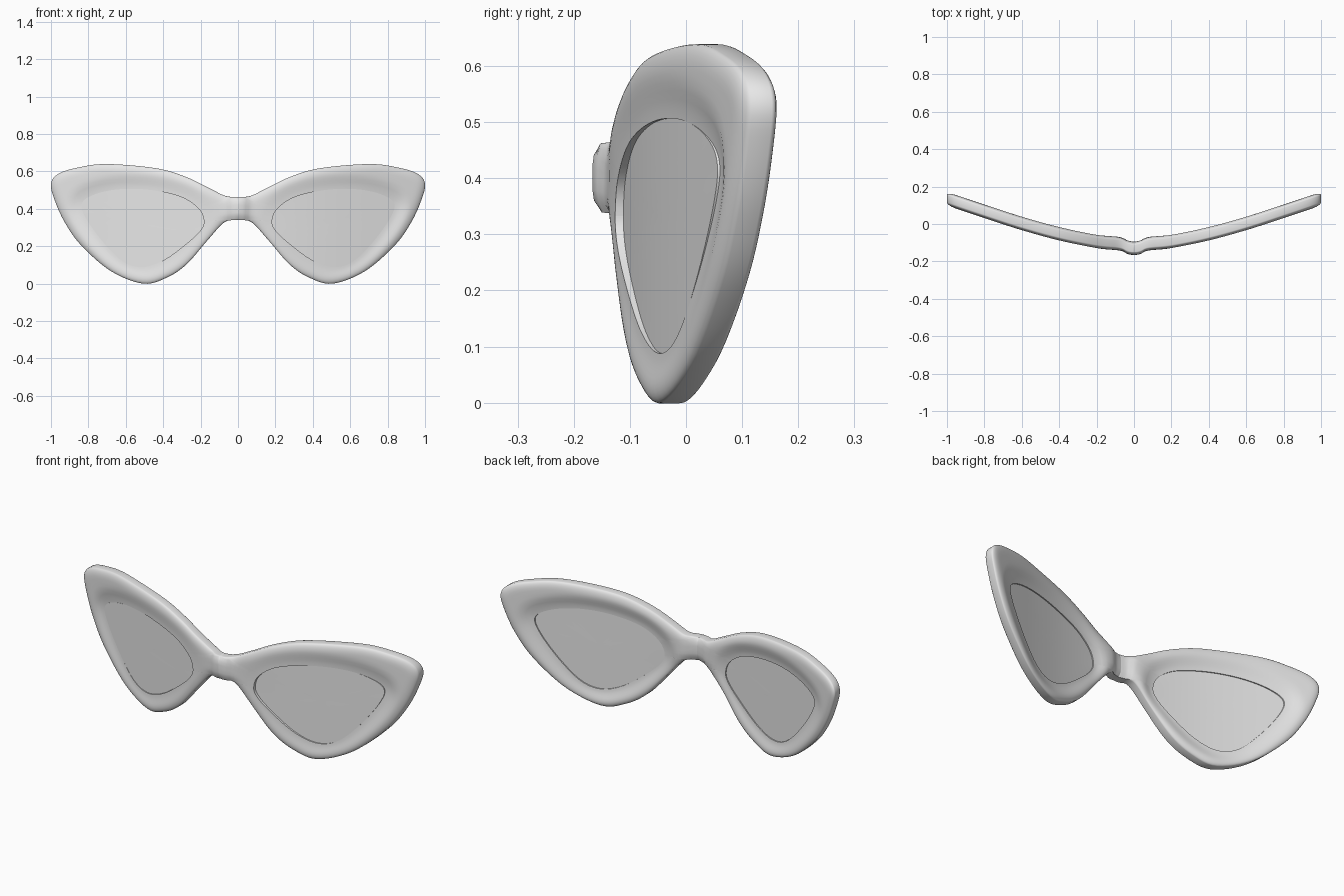
import bpy, bmesh, math
from mathutils import Vector

if "Cube" in bpy.data.objects:
    bpy.data.objects.remove(bpy.data.objects["Cube"])

# Right-half outlines (x, z)
OUTER = [(0, .463), (.065, .468), (.144, .505), (.278, .57), (.44, .617), (.706, .639),
         (.866, .618), (.963, .585), (1, .535), (.984, .457), (.93, .334), (.84, .206),
         (.68, .067), (.508, 0), (.385, .03), (.278, .10), (.171, .222), (.09, .313),
         (.048, .338), (0, .34)]
INNER = [(.182, .334), (.21, .40), (.305, .463), (.465, .50), (.626, .505), (.76, .479),
         (.834, .43), (.813, .35), (.717, .217), (.61, .115), (.508, .088), (.396, .126),
         (.278, .211), (.203, .281)]
# Wrap-around bend (x, y) seen from above
BEND = [(0, -.131), (.035, -.124), (.075, -.106), (.2, -.093), (.4, -.052), (.6, .003),
        (.8, .068), (1, .135)]
CENTRE = Vector((.52, .32))
HALF = .036


def spline(points, steps, closed=False):
    """Catmull-Rom curve through the points."""
    p = [Vector(q) for q in points]
    n = len(p)
    out = []
    for i in range(n if closed else n - 1):
        if closed:
            a, b, c, d = (p[(i + k) % n] for k in (-1, 0, 1, 2))
        else:
            a, b, c, d = (p[max(0, min(n - 1, i + k))] for k in (-1, 0, 1, 2))
        for s in range(steps):
            t = s / steps
            out.append(.5 * (2 * b + (c - a) * t + (2 * a - 5 * b + 4 * c - d) * t * t
                             + (3 * b - a - 3 * c + d) * t ** 3))
    if not closed:
        out.append(p[-1])
    return out


outer = spline(OUTER, 6)
inner = spline(INNER, 8, True)
bend_curve = spline(BEND, 8)


def bend(x):
    for a, b in zip(bend_curve, bend_curve[1:]):
        if x <= b.x:
            return a.y + (b.y - a.y) * (x - a.x) / (b.x - a.x)
    return bend_curve[-1].y


def distance(p, line):
    best = 9
    for a, b in zip(line, line[1:]):
        ab = b - a
        t = max(0, min(1, (p - a).dot(ab) / ab.length_squared))
        best = min(best, (p - a - ab * t).length)
    return best


def inner_hit(p):
    """Point of the lens opening on the ray from its centre to p."""
    d = (p - CENTRE).normalized()
    for a, b in zip(inner, inner[1:] + inner[:1]):
        e = b - a
        det = d.x * e.y - d.y * e.x
        if abs(det) < 1e-9:
            continue
        w = a - CENTRE
        t = (w.x * e.y - w.y * e.x) / det
        u = (w.x * d.y - w.y * d.x) / det
        if t > 0 and -1e-6 <= u <= 1 + 1e-6:
            return CENTRE + d * t
    return min(inner, key=lambda q: (q - p).length)


def across(x):
    return max(0, min(1, (x - .18) / .65))


def half_depth(p, front):
    """Rounded outer edge, long slope down to the lens."""
    q = min(distance(p, outer) / .045, 1)
    edge = .5 + .5 * math.sqrt(1 - (1 - q) ** 2)
    e = min(distance(p, inner + inner[:1]) / .085, 1)
    e = e * e * (3 - 2 * e)
    low = .85 - .3 * across(p.x) if front else .5
    return HALF * edge * (low + (1 - low) * e)


def finish(name, bm, colour, angle):
    bmesh.ops.recalc_face_normals(bm, faces=bm.faces)
    mesh = bpy.data.meshes.new(name)
    bm.to_mesh(mesh)
    bm.free()
    ob = bpy.data.objects.new(name, mesh)
    bpy.context.collection.objects.link(ob)
    mesh.materials.append(colour)
    mod = ob.modifiers.new("mirror", 'MIRROR')
    mod.use_clip = True
    mod.merge_threshold = .0005
    bpy.ops.object.select_all(action='DESELECT')
    ob.select_set(True)
    bpy.context.view_layer.objects.active = ob
    bpy.ops.object.shade_smooth_by_angle(angle=math.radians(angle))
    return ob


def material(name, value):
    m = bpy.data.materials.new(name)
    m.diffuse_color = (value, value, value, 1)
    m.use_nodes = True
    m.node_tree.nodes["Principled BSDF"].inputs["Base Color"].default_value = m.diffuse_color
    return m


# Frame: rounded rim around the opening, running into the bridge at x = 0
seam = [Vector((0, .34 + .123 * k / 6)) for k in range(1, 6)]
loop = outer + seam
M = 12
bm = bmesh.new()
rings = []
for p in loop:
    start = inner_hit(p)
    pts = [start.lerp(p, math.sin(k / M * math.pi / 2)) for k in range(M + 1)]
    ring = [bm.verts.new((q.x, bend(q.x) - half_depth(q, True), q.y)) for q in pts]
    ring += [bm.verts.new((q.x, bend(q.x) + half_depth(q, False), q.y)) for q in reversed(pts)]
    rings.append(ring)
for a, b in zip(rings, rings[1:] + rings[:1]):
    for k in range(len(a)):
        j = (k + 1) % len(a)
        quad = (a[k], a[j], b[j], b[k])
        if all(v.co.x < 1e-5 for v in quad):
            continue  # open at the mirror seam
        bm.faces.new(quad)
finish("frame", bm, material("frame grey", .8), 50)

# Lenses: gently curved slabs filling the openings
bm = bmesh.new()
R = 6


def lens_sheet(offset):
    hub = bm.verts.new((CENTRE.x, bend(CENTRE.x) + offset(CENTRE.x), CENTRE.y))
    sheet = []
    for r in range(1, R + 1):
        pts = [CENTRE.lerp(q, r / R) for q in inner]
        sheet.append([bm.verts.new((q.x, bend(q.x) + offset(q.x), q.y)) for q in pts])
    n = len(inner)
    for i in range(n):
        j = (i + 1) % n
        bm.faces.new((hub, sheet[0][i], sheet[0][j]))
        for a, b in zip(sheet, sheet[1:]):
            bm.faces.new((a[i], b[i], b[j], a[j]))
    return sheet[-1]


front = lens_sheet(lambda x: -.016 - .008 * across(x))
back = lens_sheet(lambda x: .012)
for i in range(len(front)):
    j = (i + 1) % len(front)
    bm.faces.new((front[i], front[j], back[j], back[i]))
finish("lenses", bm, material("lens grey", .8), 40)
